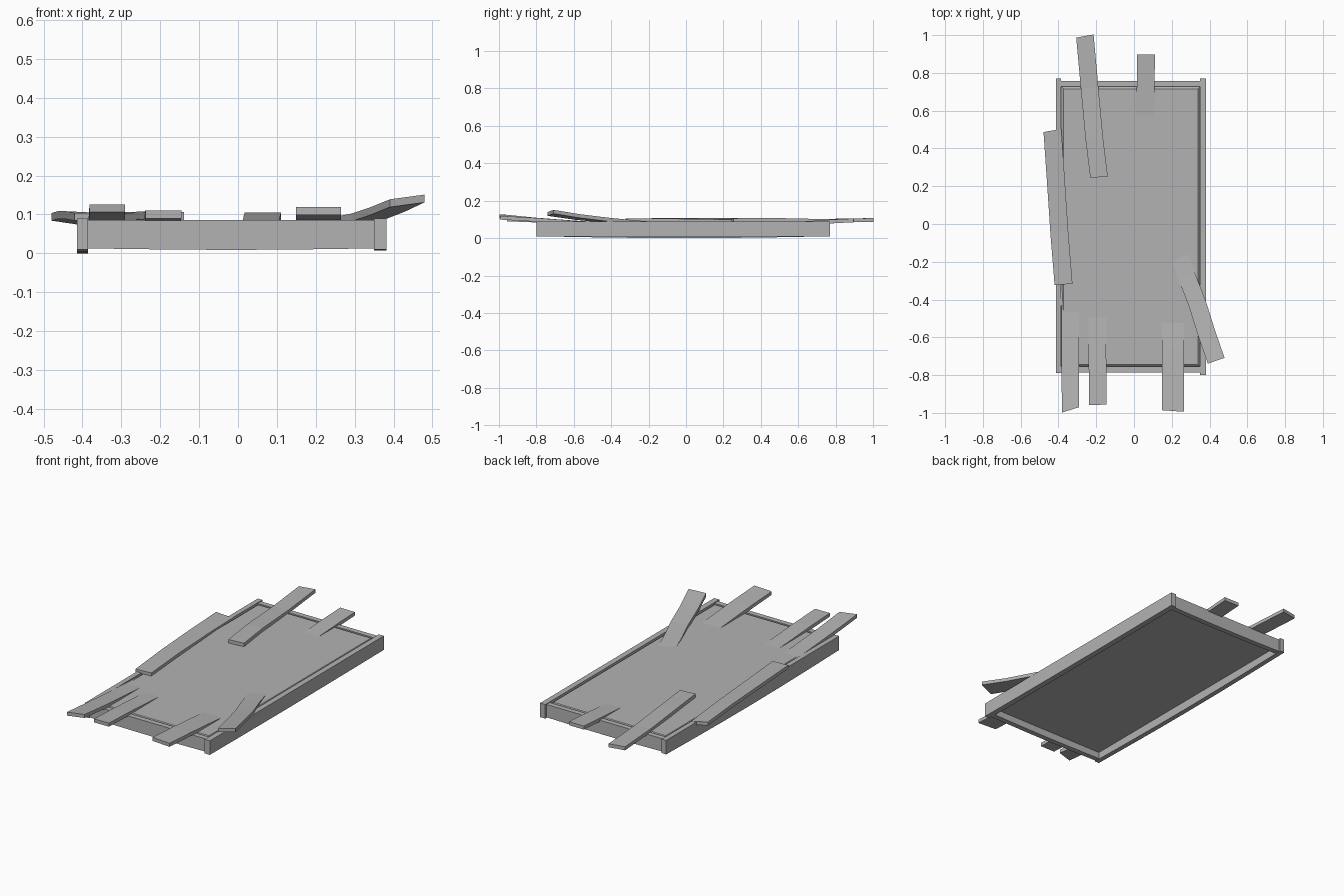
import bpy, bmesh, math
from mathutils import Vector

if "Cube" in bpy.data.objects:
    bpy.data.objects.remove(bpy.data.objects["Cube"])

grey = bpy.data.materials.new("weathered grey")
grey.diffuse_color = (0.45, 0.45, 0.45, 1)
grey.use_nodes = True
grey.node_tree.nodes["Principled BSDF"].inputs["Base Color"].default_value = grey.diffuse_color


def finish(name, bm):
    bmesh.ops.recalc_face_normals(bm, faces=bm.faces)
    me = bpy.data.meshes.new(name)
    bm.to_mesh(me)
    bm.free()
    me.materials.append(grey)
    ob = bpy.data.objects.new(name, me)
    bpy.context.collection.objects.link(ob)
    return ob


def loft(name, rings):
    """Skin a row of four-cornered sections and cap both ends."""
    bm = bmesh.new()
    vs = [[bm.verts.new(p) for p in r] for r in rings]
    for a, b in zip(vs, vs[1:]):
        for i in range(4):
            j = (i + 1) % 4
            bm.faces.new((a[i], a[j], b[j], b[i]))
    bm.faces.new(vs[0])
    bm.faces.new(vs[-1])
    return finish(name, bm)


def plank(name, points, width, rise=0.0, skew=0.0, thick=0.02):
    """Bent board along points (underside centre line).
    rise lifts the right edge at the first end, fading to zero;
    skew moves that end's right corner along the board."""
    pts = [Vector(p) for p in points]
    d = (pts[-1] - pts[0]).to_2d().normalized()
    side = Vector((-d.y, d.x, 0))
    if side.x < 0:
        side = -side
    rings = []
    for i, p in enumerate(pts):
        f = 1 - i / (len(pts) - 1)
        half = side * width / 2 + Vector((0, 0, rise * f / 2))
        if i == 0:
            half += Vector((d.x, d.y, 0)) * skew / 2
        up = Vector((0, 0, thick))
        rings.append([p - half, p + half, p + half + up, p - half + up])
    return loft(name, rings)


def rail(name, a, b, across, z0, z1, sag):
    """Frame board from a to b whose underside sags in the middle."""
    a, b, w = Vector((*a, 0)), Vector((*b, 0)), Vector((*across, 0))
    rings = []
    for i in range(7):
        t = i / 6
        p = a.lerp(b, t)
        lo = Vector((0, 0, z0 - sag * math.sin(math.pi * t)))
        hi = Vector((0, 0, z1))
        rings.append([p + lo, p + w + lo, p + w + hi, p + hi])
    return loft(name, rings)


# Outer frame
rail("left_rail", (-0.414, -0.79), (-0.414, 0.77), (0.028, 0), 0.01, 0.09, 0.01)
rail("right_rail", (0.35, -0.80), (0.35, 0.77), (0.032, 0), 0.01, 0.09, 0.003)
rail("front_rail", (-0.39, -0.785), (0.355, -0.785), (0, 0.03), 0.013, 0.086, 0.004)
rail("back_rail", (-0.39, 0.728), (0.355, 0.728), (0, 0.03), 0.013, 0.086, 0.004)

# Deck panel with a lowered border
bm = bmesh.new()
bmesh.ops.create_cube(bm, size=1)
for v in bm.verts:
    v.co = ((-0.388 if v.co.x < 0 else 0.352),
            (-0.757 if v.co.y < 0 else 0.73),
            (0.05 if v.co.z < 0 else 0.072))
bm.normal_update()
top = [f for f in bm.faces if f.normal.z > 0.9]
bmesh.ops.inset_region(bm, faces=top, thickness=0.02)
for v in top[0].verts:
    v.co.z = 0.086
finish("deck_panel", bm)

# Loose planks, outer end first; buried ends sink into the deck
plank("back_left_plank", [(-0.26, 0.995, 0.087), (-0.235, 0.72, 0.082),
      (-0.21, 0.45, 0.088), (-0.185, 0.248, 0.086)], 0.093, skew=-0.008)
plank("back_right_plank", [(0.064, 0.897, 0.085), (0.062, 0.76, 0.078),
      (0.06, 0.59, 0.067), (0.06, 0.45, 0.06)], 0.094)
plank("left_side_plank", [(-0.432, 0.495, 0.077), (-0.415, 0.25, 0.084),
      (-0.395, -0.05, 0.086), (-0.373, -0.32, 0.084)], 0.095,
      rise=-0.014, skew=-0.01)
plank("front_left_plank", [(-0.336, -0.984, 0.106), (-0.337, -0.80, 0.089),
      (-0.338, -0.60, 0.074), (-0.339, -0.45, 0.065), (-0.34, -0.32, 0.058)],
      0.092, skew=0.028)
plank("front_middle_plank", [(-0.192, -0.957, 0.09), (-0.193, -0.78, 0.083),
      (-0.194, -0.62, 0.073), (-0.195, -0.46, 0.064)], 0.093)
plank("front_right_plank", [(0.207, -0.99, 0.099), (0.207, -0.80, 0.088),
      (0.207, -0.65, 0.077), (0.207, -0.50, 0.064)], 0.115, skew=-0.008)
plank("right_side_plank", [(0.435, -0.724, 0.125), (0.385, -0.58, 0.103),
      (0.335, -0.42, 0.085), (0.28, -0.28, 0.073), (0.22, -0.10, 0.06)],
      0.094, rise=0.012)
